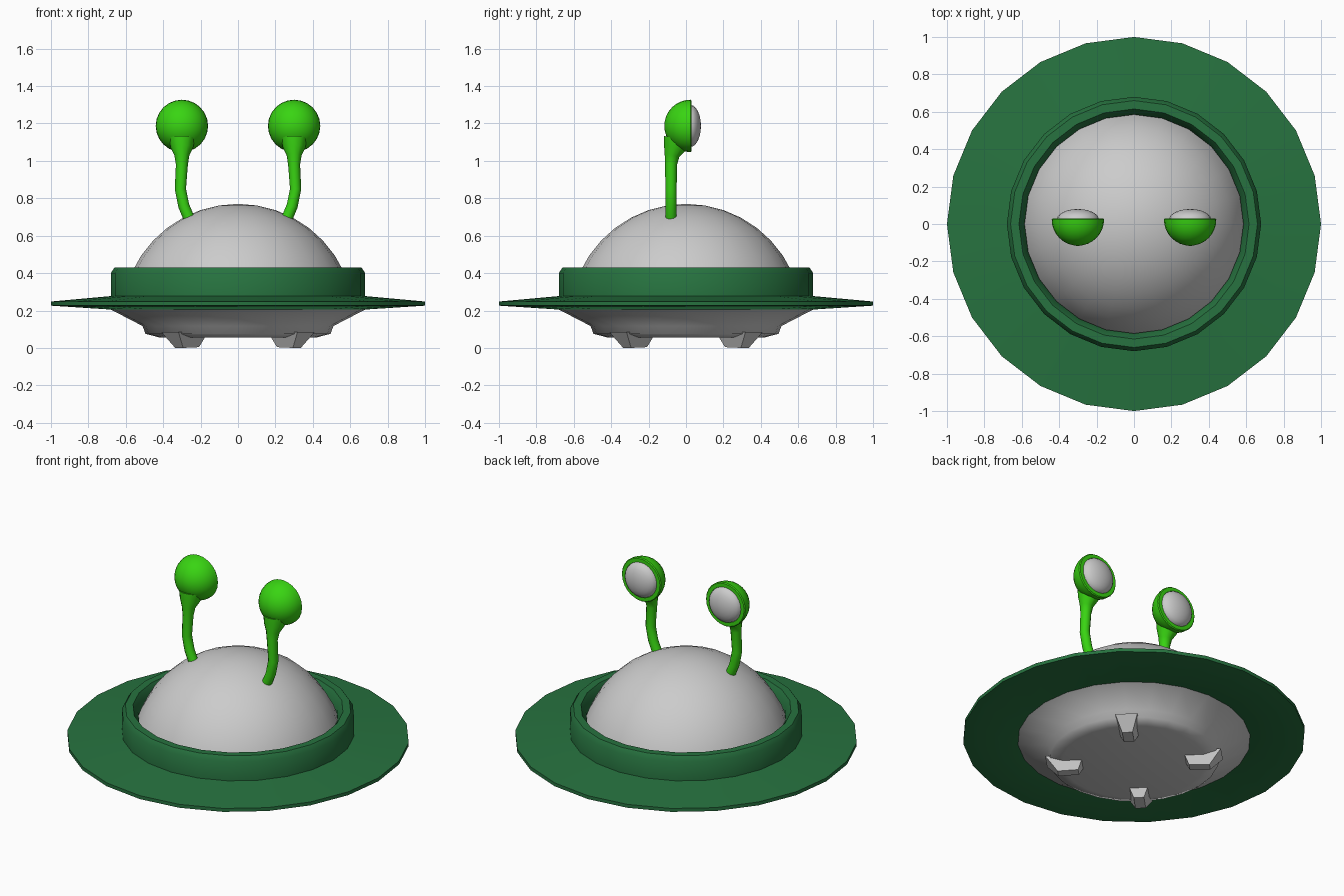
import bpy, bmesh
from math import sin, cos, pi, radians

if "Cube" in bpy.data.objects:
    bpy.data.objects.remove(bpy.data.objects["Cube"])


def material(name, colour):
    m = bpy.data.materials.new(name)
    m.diffuse_color = (*colour, 1)
    m.use_nodes = True
    m.node_tree.nodes["Principled BSDF"].inputs["Base Color"].default_value = m.diffuse_color
    return m


DARK = material("dark_green", (0.02, 0.17, 0.05))
LIME = material("lime_green", (0.04, 0.66, 0.006))


def smooth(ob, angle):
    bpy.ops.object.select_all(action='DESELECT')
    ob.select_set(True)
    bpy.context.view_layer.objects.active = ob
    bpy.ops.object.shade_smooth_by_angle(angle=radians(angle))


def from_bmesh(name, bm, mat=None):
    me = bpy.data.meshes.new(name)
    bm.to_mesh(me)
    bm.free()
    ob = bpy.data.objects.new(name, me)
    bpy.context.collection.objects.link(ob)
    if mat:
        me.materials.append(mat)
    return ob


def lathe(name, profile, mat=None, sides=24, angle=40, closed=False):
    """Spin an (r, z) profile around z."""
    bm = bmesh.new()
    pts = profile + profile[:1] if closed else profile
    vs = [bm.verts.new((r, 0, z)) for r, z in pts]
    es = [bm.edges.new(p) for p in zip(vs, vs[1:])]
    bmesh.ops.spin(bm, geom=vs + es, cent=(0, 0, 0), axis=(0, 0, 1),
                   angle=2 * pi, steps=sides)
    bmesh.ops.remove_doubles(bm, verts=bm.verts, dist=1e-4)
    bmesh.ops.recalc_face_normals(bm, faces=bm.faces)
    ob = from_bmesh(name, bm, mat)
    smooth(ob, angle)
    return ob


# Saucer rim with raised collar
lathe("saucer_rim", [(0.68, 0.205), (1, 0.226), (1, 0.248), (0.68, 0.277),
                     (0.68, 0.40), (0.66, 0.43), (0.615, 0.43),
                     (0.585, 0.38), (0.585, 0.25)], DARK, angle=50, closed=True)

# Dome: a spherical cap sunk into the collar
R, CZ = 0.623, 0.147
lathe("dome", [(R * sin(a), CZ + R * cos(a))
               for a in (radians(75) * i / 8 for i in range(9))])

# Lower hull
lathe("lower_hull", [(0.68, 0.205), (0.51, 0.117), (0.495, 0.075),
                     (0.42, 0.056), (0, 0.056)], angle=65)

# Four tapered landing feet on the diagonals
for i in range(4):
    bm = bmesh.new()
    top = [bm.verts.new((x, y, 0.085)) for x, y in
           ((0.29, -0.065), (0.515, -0.065), (0.515, 0.065), (0.29, 0.065))]
    low = [bm.verts.new((x, y, z)) for x, y, z in
           ((0.325, -0.03, 0.004), (0.445, -0.03, 0),
            (0.445, 0.03, 0), (0.325, 0.03, 0.004))]
    bm.faces.new(top)
    bm.faces.new(low)
    for a in range(4):
        b = (a + 1) % 4
        bm.faces.new((top[a], top[b], low[b], low[a]))
    bmesh.ops.recalc_face_normals(bm, faces=bm.faces)
    foot = from_bmesh(f"foot_{i + 1}", bm)
    foot.rotation_euler.z = pi / 4 + i * pi / 2

# Eye stalks, cups and eyeballs, facing the back
STALK = [(0.265, -0.08, 0.70, 0.03), (0.29, -0.08, 0.76, 0.03),
         (0.308, -0.08, 0.85, 0.03), (0.30, -0.08, 0.98, 0.032),
         (0.30, -0.075, 1.03, 0.04), (0.30, -0.06, 1.07, 0.06),
         (0.30, -0.05, 1.12, 0.07)]
CUP = [(0.14 * sin(a), -0.14 * cos(a)) for a in (pi / 2 * i / 8 for i in range(9))]
CUP += [(0.135, 0.006), (0.112, 0.006), (0.105, -0.01)]
BALL = [(0.112 * cos(a), 0.056 * sin(a)) for a in (pi / 2 * i / 6 for i in range(7))]

for side, s in (("left", -1), ("right", 1)):
    cu = bpy.data.curves.new(side + "_stalk", 'CURVE')
    cu.dimensions = '3D'
    cu.bevel_depth = 1
    cu.bevel_resolution = 4
    cu.use_fill_caps = True
    sp = cu.splines.new('POLY')
    sp.points.add(len(STALK) - 1)
    for p, (x, y, z, r) in zip(sp.points, STALK):
        p.co = (s * x, y, z, 1)
        p.radius = r
    stalk = bpy.data.objects.new(side + "_stalk", cu)
    bpy.context.collection.objects.link(stalk)
    cu.materials.append(LIME)
    bpy.ops.object.select_all(action='DESELECT')
    stalk.select_set(True)
    bpy.context.view_layer.objects.active = stalk
    bpy.ops.object.convert(target='MESH')
    smooth(bpy.context.object, 40)

    for part in (lathe(side + "_eye_cup", CUP, LIME),
                 lathe(side + "_eyeball", BALL)):
        part.location = (s * 0.30, 0.024, 1.187)
        part.rotation_euler.x = -pi / 2
